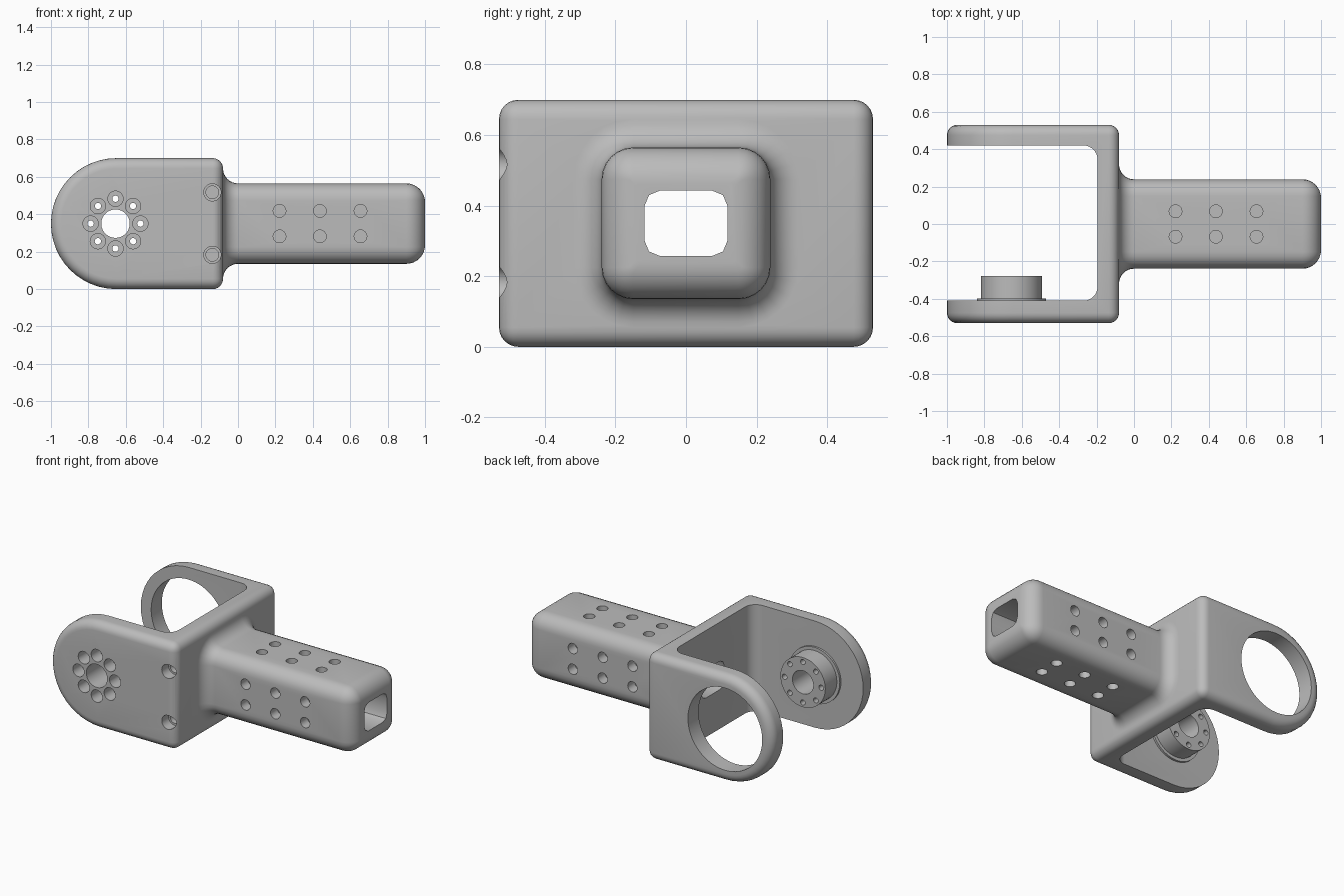
import bpy, bmesh, math
from mathutils import Vector

cube = bpy.data.objects.get("Cube")
if cube:
    bpy.data.objects.remove(cube)

MID = 0.35        # height of the arm and pivot axis
PIVOT = -0.655    # x of the pivot axis

metal = bpy.data.materials.new("grey metal")
metal.use_nodes = True
GREY = (0.5, 0.5, 0.5, 1)
metal.diffuse_color = GREY
metal.node_tree.nodes["Principled BSDF"].inputs["Base Color"].default_value = GREY


def loft(name, rings, bevel=0.0):
    """Closed solid through rings of equal point counts, with optional rounded sharp edges."""
    bm = bmesh.new()
    loops = [[bm.verts.new(p) for p in ring] for ring in rings]
    n = len(loops[0])
    for a, b in zip(loops, loops[1:]):
        for i in range(n):
            bm.faces.new((a[i], a[(i + 1) % n], b[(i + 1) % n], b[i]))
    bm.faces.new(loops[0])
    bm.faces.new(loops[-1])
    bmesh.ops.recalc_face_normals(bm, faces=bm.faces)
    if bevel:
        sharp = [e for e in bm.edges if e.calc_face_angle() > 0.6]
        bmesh.ops.bevel(bm, geom=sharp, offset=bevel, segments=6,
                        profile=0.5, affect='EDGES')
    mesh = bpy.data.meshes.new(name)
    bm.to_mesh(mesh)
    bm.free()
    mesh.materials.append(metal)
    obj = bpy.data.objects.new(name, mesh)
    bpy.context.collection.objects.link(obj)
    return obj


def cylinder(name, centre, axis, start, end, radius, sides=48):
    """Cylinder along axis 'y' or 'z'; centre gives the other two coordinates."""
    rings = []
    for t in (start, end):
        ring = []
        for i in range(sides):
            a = math.tau * i / sides
            u, v = centre[0] + radius * math.cos(a), centre[1] + radius * math.sin(a)
            ring.append((u, t, v) if axis == 'y' else (u, v, t))
        rings.append(ring)
    return loft(name, rings)


def rounded_rect(x, half_y, half_z, radius, steps=6):
    """Rounded rectangle in the plane at x, centred on the arm axis."""
    ring = []
    for k, (sy, sz) in enumerate(((1, 1), (-1, 1), (-1, -1), (1, -1))):
        for i in range(steps + 1):
            a = math.pi / 2 * (k + i / steps)
            ring.append((x, sy * (half_y - radius) + radius * math.cos(a),
                         MID + sz * (half_z - radius) + radius * math.sin(a)))
    return ring


def combine(target, tool, operation):
    """Apply a boolean and discard the tool."""
    mod = target.modifiers.new("boolean", 'BOOLEAN')
    mod.operation = operation
    mod.solver = 'EXACT'
    mod.object = tool
    tool.hide_render = True
    bpy.context.view_layer.objects.active = target
    bpy.ops.object.modifier_apply(modifier=mod.name)
    bpy.data.objects.remove(tool)


# Fork block: D-shaped side outline with rounded outer edges
outline = [(-0.08, 0.0), (-0.08, 0.7)]
for i in range(25):
    a = math.pi / 2 + math.pi * i / 24
    outline.append((-0.65 + MID * math.cos(a), MID + MID * math.sin(a)))
bracket = loft("fork_bracket", [[(x, y, z) for x, z in outline] for y in (-0.53, 0.53)],
               bevel=0.055)

# Open slot between the two plates, with filleted inner corners
slot = [(-1.3, 0.42), (-1.3, -0.41)]
R = 0.075
for cy, first in ((-0.41 + R, -math.pi / 2), (0.42 - R, 0)):
    for i in range(9):
        a = first + math.pi / 2 * i / 8
        slot.append((-0.195 - R + R * math.cos(a), cy + R * math.sin(a)))
combine(bracket, loft("slot_cutter", [[(x, y, z) for x, y in slot] for z in (-0.2, 0.9)]),
        'DIFFERENCE')

# Arm: flared fillet at the root, rounded nose at the tip
HY, HZ, CORNER, FLARE, NOSE = 0.239, 0.215, 0.09, 0.08, 0.1
sections = [rounded_rect(-0.13, HY + FLARE, HZ + FLARE, CORNER + FLARE)]
for i in range(9):
    a = math.pi / 2 * i / 8
    d = FLARE * (1 - math.sin(a))
    sections.append(rounded_rect(-0.08 + FLARE * (1 - math.cos(a)), HY + d, HZ + d, CORNER + d))
for i in range(9):
    a = math.pi / 2 * i / 8
    d = NOSE * (1 - math.cos(a))
    sections.append(rounded_rect(1 - NOSE + NOSE * math.sin(a), HY - d, HZ - d,
                                 max(CORNER - d, 0.012)))
combine(bracket, loft("arm", sections), 'UNION')

# Hub and its flange on the inside of the front plate
combine(bracket, cylinder("hub_flange", (PIVOT, MID), 'y', -0.45, -0.397, 0.184), 'UNION')
combine(bracket, cylinder("hub", (PIVOT, MID), 'y', -0.46, -0.277, 0.163), 'UNION')

# Hollow passage through the arm and web
combine(bracket, loft("passage_cutter",
                      [rounded_rect(x, 0.118, 0.093, 0.045, 2) for x in (-0.4, 1.2)]),
        'DIFFERENCE')

# Pivot bore, large rear bearing opening
combine(bracket, cylinder("bore_cutter", (PIVOT, MID), 'y', -0.7, -0.1, 0.076), 'DIFFERENCE')
combine(bracket, cylinder("bearing_cutter", (PIVOT, MID), 'y', 0.3, 0.7, 0.27, 64), 'DIFFERENCE')

# Ring of counterbored bolt holes around the pivot
for i in range(8):
    a = math.tau * i / 8
    c = (PIVOT + 0.133 * math.cos(a), MID + 0.133 * math.sin(a))
    combine(bracket, cylinder("bolt_cutter", c, 'y', -0.7, -0.1, 0.017, 16), 'DIFFERENCE')
    combine(bracket, cylinder("counterbore_cutter", c, 'y', -0.7, -0.44, 0.041, 24), 'DIFFERENCE')

# Two stepped screw holes in the front plate near the web
for z in (MID - 0.167, MID + 0.167):
    combine(bracket, cylinder("screw_cutter", (-0.137, z), 'y', -0.7, -0.46, 0.046, 24), 'DIFFERENCE')
    combine(bracket, cylinder("thread_cutter", (-0.137, z), 'y', -0.7, -0.36, 0.034, 24), 'DIFFERENCE')

# Blind mounting holes, six on each long side of the arm
DEPTH = 0.07
for x in (0.222, 0.438, 0.655):
    for off in (-0.068, 0.068):
        for s in (-1, 1):
            combine(bracket, cylinder("side_cutter", (x, MID + off), 'y',
                                      s * (HY - DEPTH), s * (HY + 0.1), 0.034, 24), 'DIFFERENCE')
            combine(bracket, cylinder("top_cutter", (x, off), 'z',
                                      MID + s * (HZ - DEPTH), MID + s * (HZ + 0.1), 0.034, 24),
                    'DIFFERENCE')

# Smooth shading with crisp hole rims
bpy.ops.object.select_all(action='DESELECT')
bracket.select_set(True)
bpy.context.view_layer.objects.active = bracket
bpy.ops.object.shade_smooth_by_angle(angle=math.radians(30))
